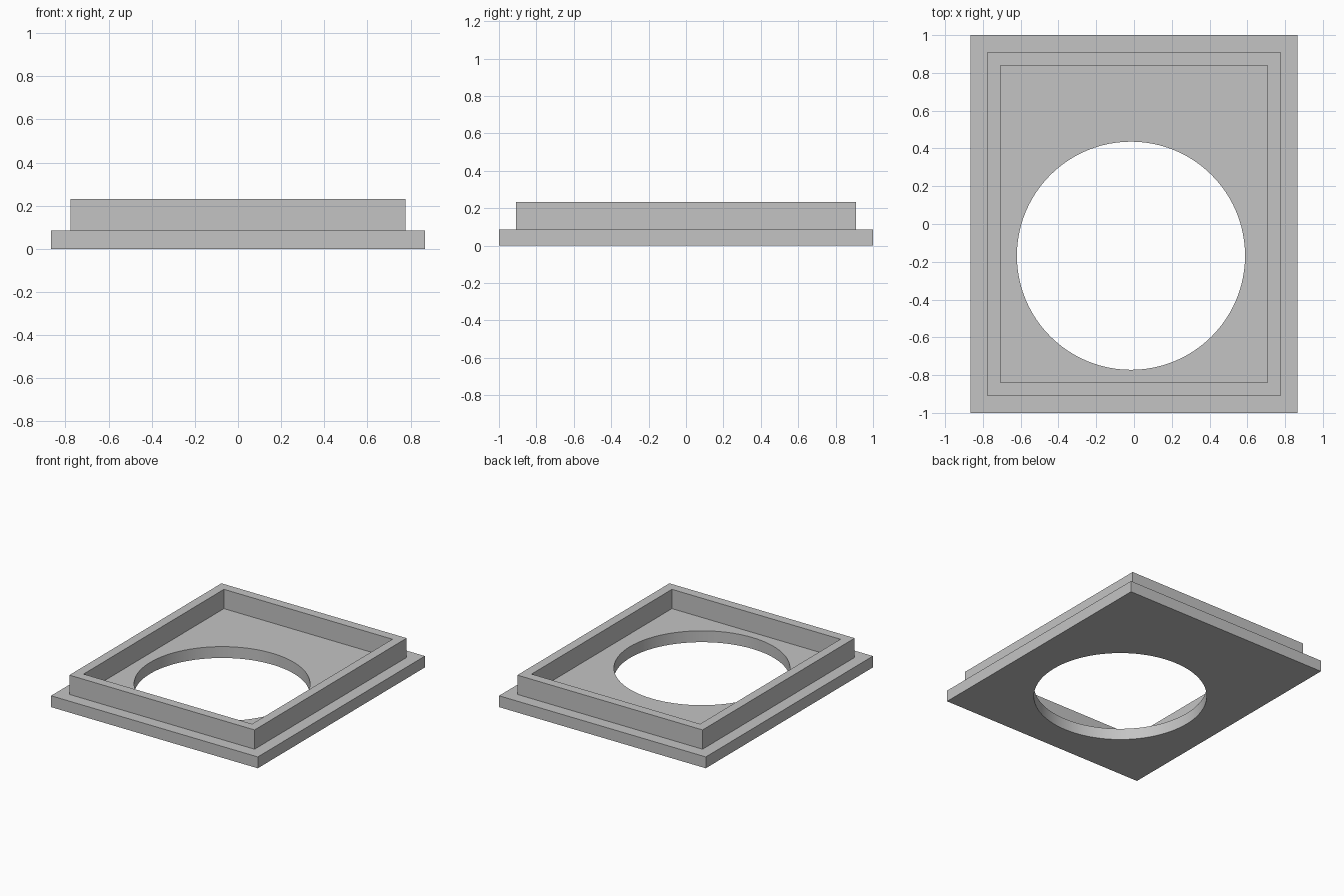
import bpy
import bmesh
import math
from mathutils import Vector

cube = bpy.data.objects.get("Cube")
if cube:
    bpy.data.objects.remove(cube, do_unlink=True)

# Single flat grey
grey = bpy.data.materials.new("plain grey")
grey.use_nodes = True
colour = (0.55, 0.55, 0.55, 1)
grey.diffuse_color = colour
grey.node_tree.nodes["Principled BSDF"].inputs["Base Color"].default_value = colour

BASE_TOP, RIM_TOP = 0.086, 0.232
HOLE_CENTRE, HOLE_RADIUS, SEGMENTS = Vector((-0.016, -0.168, 0)), 0.604, 96


def rectangle(hx, hy):
    return [Vector((x, y, 0)) for x, y in ((-hx, -hy), (hx, -hy), (hx, hy), (-hx, hy))]


def circle(centre, radius):
    angles = [2 * math.pi * i / SEGMENTS for i in range(SEGMENTS)]
    return [centre + radius * Vector((math.cos(a), math.sin(a), 0)) for a in angles]


def pierced_slab(name, outer, inner, z0, z1):
    """Extrude the area between two outlines from z0 up to z1."""
    bm = bmesh.new()
    edges = []
    for outline in (outer, inner):
        verts = [bm.verts.new((p.x, p.y, z0)) for p in outline]
        edges += [bm.edges.new((v, verts[i - 1])) for i, v in enumerate(verts)]
    bmesh.ops.triangle_fill(bm, edges=edges, use_beauty=True)
    bottom = list(bm.faces)
    top = bmesh.ops.extrude_face_region(bm, geom=bottom, use_keep_orig=True)["geom"]
    for v in top:
        if isinstance(v, bmesh.types.BMVert):
            v.co.z = z1
    bmesh.ops.recalc_face_normals(bm, faces=bm.faces)
    mesh = bpy.data.meshes.new(name)
    bm.to_mesh(mesh)
    bm.free()
    mesh.materials.append(grey)
    obj = bpy.data.objects.new(name, mesh)
    bpy.context.collection.objects.link(obj)
    bpy.ops.object.select_all(action="DESELECT")
    obj.select_set(True)
    bpy.context.view_layer.objects.active = obj
    bpy.ops.object.shade_smooth_by_angle(angle=math.radians(30))
    return obj


# Flat base plate with an off-centre round opening
pierced_slab("base_plate", rectangle(0.866, 1.0),
             circle(HOLE_CENTRE, HOLE_RADIUS), 0, BASE_TOP)

# Raised rectangular rim standing on the plate
pierced_slab("raised_rim", rectangle(0.776, 0.91),
             rectangle(0.706, 0.84), BASE_TOP, RIM_TOP)
